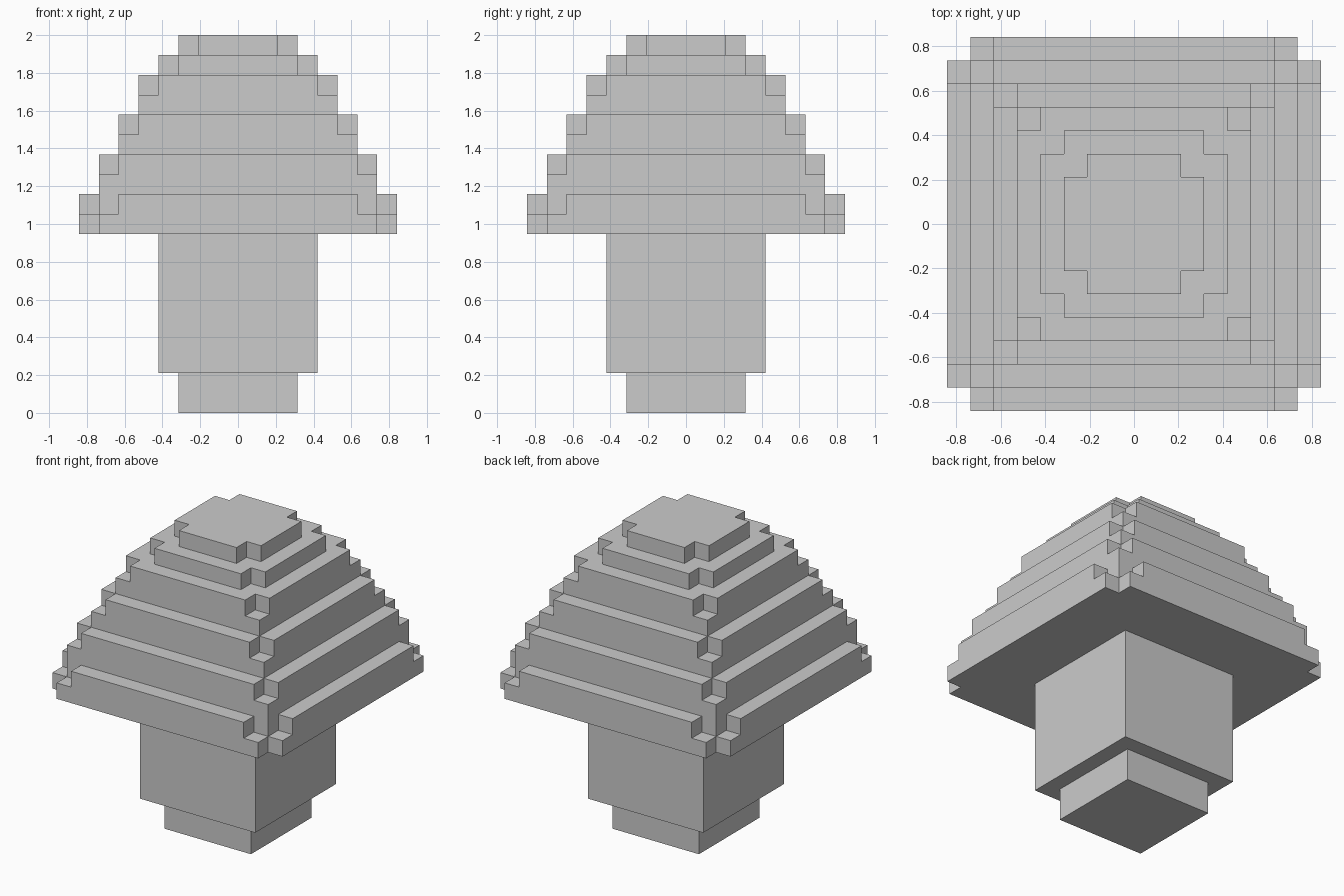
import bpy
import bmesh

if "Cube" in bpy.data.objects:
    bpy.data.objects.remove(bpy.data.objects["Cube"])

U = 2 / 19  # one block of the grid


def tier(bm, corner, z0, z1):
    """Extrude a four-fold symmetric outline given by one corner's steps."""
    outline, pts = [], corner
    for _ in range(4):
        outline += pts
        pts = [(-y, x) for x, y in pts]
    base = bm.faces.new([bm.verts.new((x * U, y * U, z0 * U)) for x, y in outline])
    top = bmesh.ops.extrude_face_region(bm, geom=[base], use_keep_orig=True)
    moved = [g for g in top["geom"] if isinstance(g, bmesh.types.BMVert)]
    bmesh.ops.translate(bm, verts=moved, vec=(0, 0, (z1 - z0) * U))


def square(h):
    return [(h, h)]


def notched(h):
    return [(h, h - 1), (h - 1, h - 1), (h - 1, h)]


def part(name, tiers):
    bm = bmesh.new()
    for t in tiers:
        tier(bm, *t)
    bmesh.ops.recalc_face_normals(bm, faces=bm.faces)
    mesh = bpy.data.meshes.new(name)
    bm.to_mesh(mesh)
    bm.free()
    bpy.context.collection.objects.link(bpy.data.objects.new(name, mesh))


# Stem
part("stem_foot", [(square(3), 0, 2)])
part("stem", [(square(4), 2, 9)])

# Cap rim: notched bottom, then arms around a stepped corner
rim_corner = [(8, 6), (7, 6), (7, 7), (6, 7), (6, 8)]
part("cap_rim", [(notched(8), 9, 10), (rim_corner, 10, 11)])

# Cap steps: square below, corners knocked off above
for i, h in enumerate((7, 6, 5)):
    z = 11 + 2 * i
    part(f"cap_step_{i + 1}", [(square(h), z, z + 1), (notched(h), z + 1, z + 2)])

# Cap crown
part("cap_crown", [(notched(4), 17, 18), (notched(3), 18, 19)])
